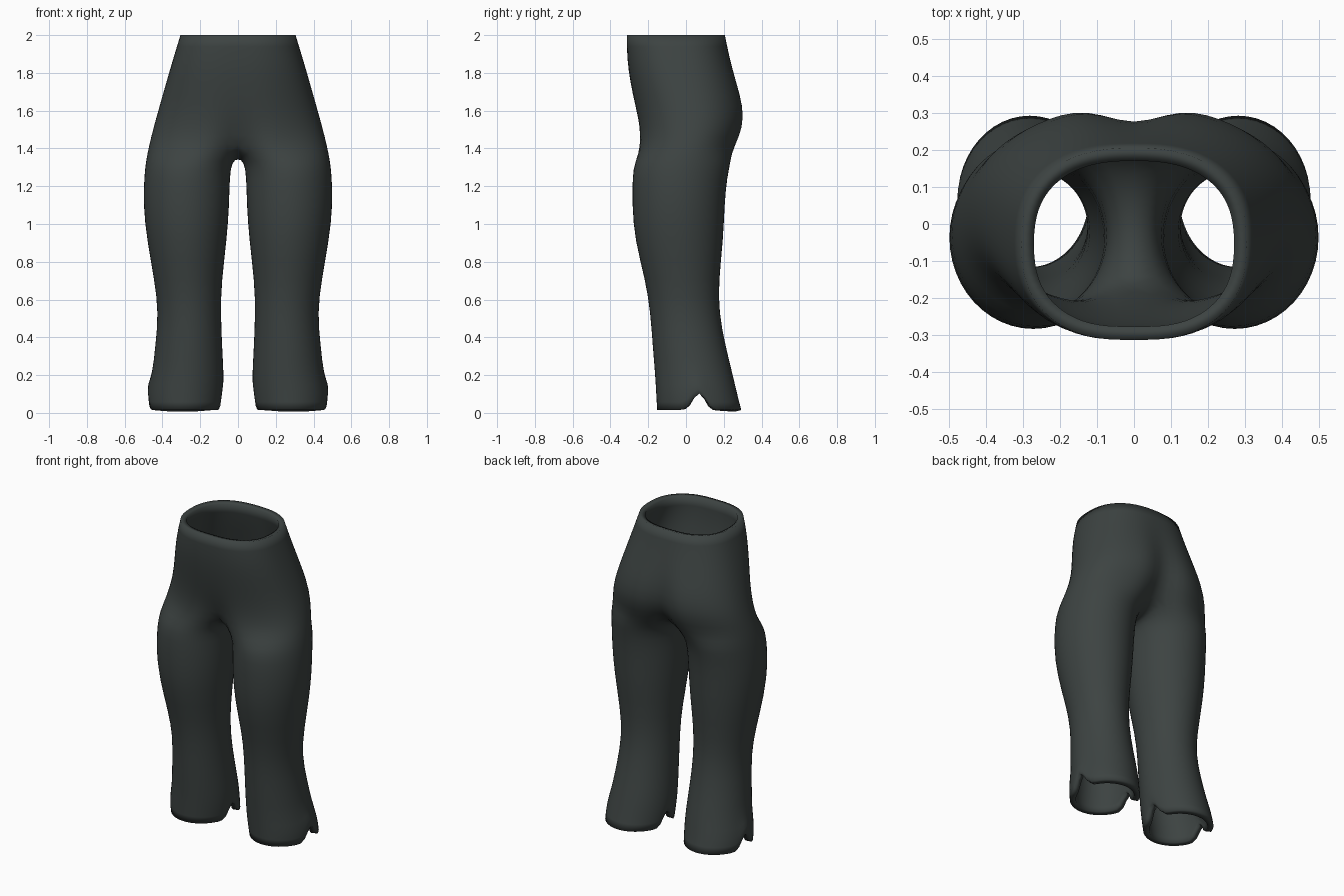
import bpy, bmesh, math

if "Cube" in bpy.data.objects:
    bpy.data.objects.remove(bpy.data.objects["Cube"])

N = 24          # sides of each leg
BACK, FRONT = 9, 15   # ring indices between which the leg meets the centre line

fabric = bpy.data.materials.new("dark_grey_green")
fabric.diffuse_color = (0.046, 0.056, 0.054, 1)
fabric.use_nodes = True
fabric.node_tree.nodes["Principled BSDF"].inputs["Base Color"].default_value = fabric.diffuse_color


def spow(v, p):
    return math.copysign(abs(v) ** p, v)


# Leg rings: z, inner x, outer x, front y, back y
LEG = [
    (0.015, 0.085, 0.478, -0.155, 0.295),
    (0.10, 0.075, 0.482, -0.160, 0.273),
    (0.20, 0.074, 0.456, -0.165, 0.250),
    (0.35, 0.082, 0.440, -0.178, 0.212),
    (0.53, 0.090, 0.422, -0.190, 0.176),
    (0.70, 0.085, 0.444, -0.216, 0.175),
    (0.92, 0.057, 0.485, -0.275, 0.200),
    (1.10, 0.044, 0.504, -0.287, 0.206),
    (1.25, 0.042, 0.499, -0.286, 0.220),
    (1.33, 0.030, 0.490, -0.275, 0.240),
]
# Hip rings: z, half width, front y, back y, front dip, back dip, squareness
HIPS = [
    (1.41, 0.474, -0.262, 0.275, 0.08, 0.09, 2.2),
    (1.51, 0.449, -0.258, 0.322, 0.03, 0.07, 2.2),
    (1.62, 0.418, -0.276, 0.322, 0.01, 0.05, 2.2),
    (1.75, 0.381, -0.300, 0.280, 0.005, 0.02, 2.3),
    (1.88, 0.343, -0.318, 0.235, 0.005, 0.005, 2.4),
    (2.00, 0.306, -0.318, 0.207, 0.005, 0.0, 2.4),
]


def leg_ring(bm, z, xi, xo, yf, yb, hem):
    cx, cy, rx, ry = (xi + xo) / 2, (yf + yb) / 2, (xo - xi) / 2, (yb - yf) / 2
    ring = []
    for i in range(N):
        a = 2 * math.pi * i / N
        h = z
        if hem and i in (0, N // 2):      # side slits in the hem
            h = 0.145
        elif not hem and z < 0.15 and i in (0, N // 2):
            h = 0.175
        ring.append(bm.verts.new((cx + rx * math.cos(a), cy + ry * math.sin(a), h)))
    return ring


def hip_ring(bm, z, w, yf, yb, df, db, p, crotch):
    cy, ry = (yf + yb) / 2, (yb - yf) / 2
    ring = [None] * N
    span = N - FRONT + BACK
    for k in range(span + 1):
        a = -math.pi / 2 + math.pi * k / span
        x = max(0, w * spow(math.cos(a), 2 / p))
        y = cy + ry * spow(math.sin(a), 2 / p)
        if k in (0, span):
            x = 0
        # centre groove at the front and cleft at the back
        fall = max(0, 1 - x / 0.16) ** 1.5
        y += df * fall if y < cy else -db * fall
        lift = 0.03 * fall if crotch else 0
        ring[(FRONT + k) % N] = bm.verts.new((x, y, z + lift))
    if crotch:
        # curved seam between the legs
        b, f = ring[BACK].co, ring[FRONT].co
        for i in range(BACK + 1, FRONT):
            u = (i - BACK) / (FRONT - BACK)
            y = b.y + (f.y - b.y) * u
            ring[i] = bm.verts.new((0, y, 1.345 + 0.09 * (2 * u - 1) ** 2))
    return ring


def bridge(bm, lower, upper):
    for i in range(N):
        j = (i + 1) % N
        quad = (lower[i], lower[j], upper[j], upper[i])
        if all(quad):
            bm.faces.new(quad)


# Trousers: one half lofted, mirrored, smoothed and given cloth thickness
bm = bmesh.new()
rings = [leg_ring(bm, *row, n == 0) for n, row in enumerate(LEG)]
rings += [hip_ring(bm, *row, n == 0) for n, row in enumerate(HIPS)]
for lower, upper in zip(rings, rings[1:]):
    bridge(bm, lower, upper)
mesh = bpy.data.meshes.new("trousers")
bm.to_mesh(mesh)
bm.free()
mesh.materials.append(fabric)
trousers = bpy.data.objects.new("trousers", mesh)
bpy.context.collection.objects.link(trousers)

mirror = trousers.modifiers.new("mirror", 'MIRROR')
mirror.use_clip = True
mirror.merge_threshold = 0.002
smooth = trousers.modifiers.new("smooth", 'SUBSURF')
smooth.levels = smooth.render_levels = 1
cloth = trousers.modifiers.new("cloth", 'SOLIDIFY')
cloth.thickness = 0.036
cloth.offset = -1

for poly in mesh.polygons:
    poly.use_smooth = True
